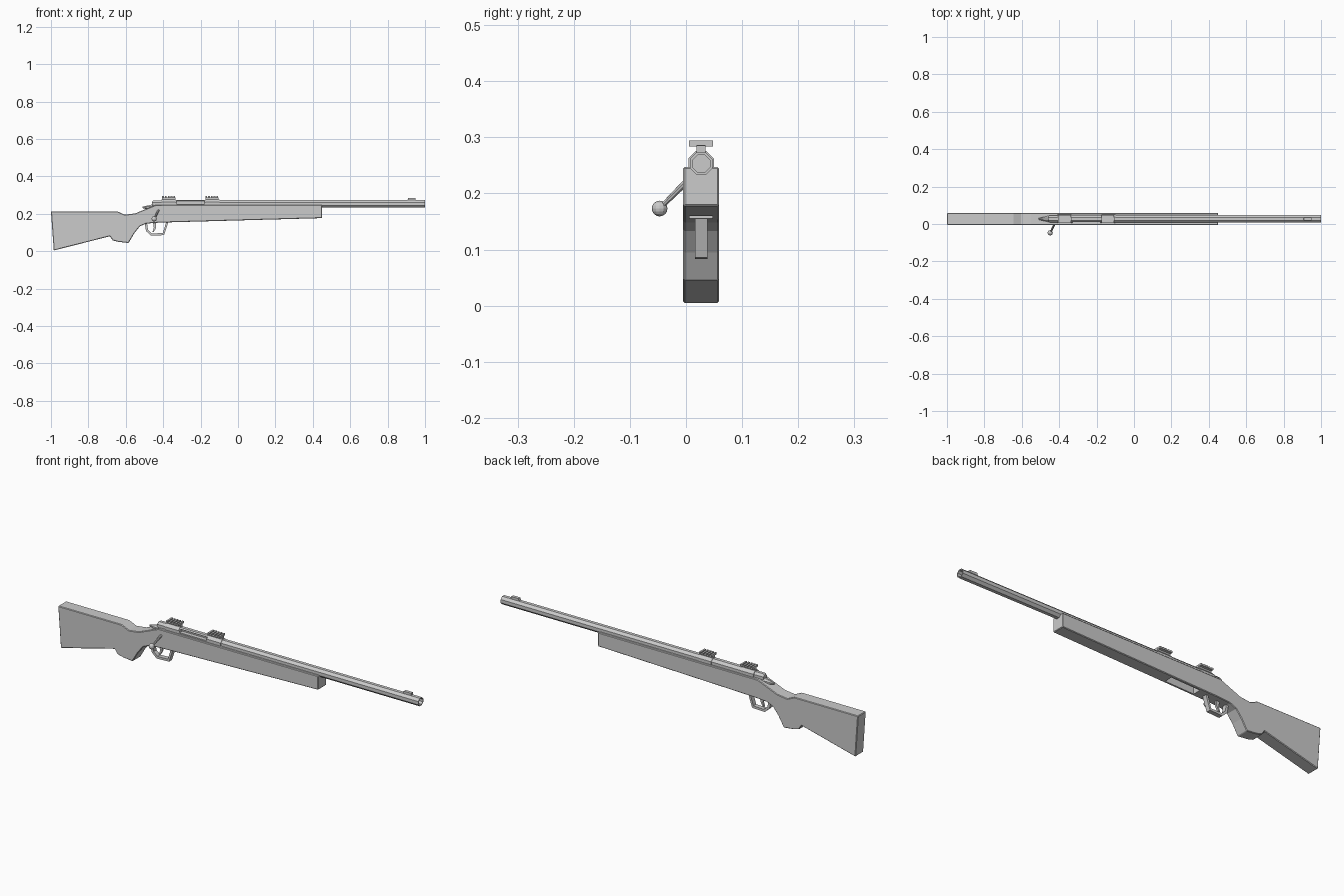
import bpy, bmesh, math
from mathutils import Vector

cube = bpy.data.objects.get("Cube")
if cube:
    bpy.data.objects.remove(cube, do_unlink=True)

CY, AXIS = 0.027, 0.253   # centre plane and bore height

grey = bpy.data.materials.new("plain grey")
grey.use_nodes = True
grey.diffuse_color = (0.6, 0.6, 0.6, 1)
grey.node_tree.nodes["Principled BSDF"].inputs["Base Color"].default_value = (0.6, 0.6, 0.6, 1)


def finish(name, bm):
    bmesh.ops.recalc_face_normals(bm, faces=bm.faces)
    mesh = bpy.data.meshes.new(name)
    bm.to_mesh(mesh)
    bm.free()
    mesh.materials.append(grey)
    obj = bpy.data.objects.new(name, mesh)
    bpy.context.collection.objects.link(obj)
    return obj


def extrude(name, outline, width):
    """Side outline (x, z) given width about the centre plane."""
    bm = bmesh.new()
    face = bm.faces.new([bm.verts.new((x, CY - width / 2, z)) for x, z in outline])
    out = bmesh.ops.extrude_face_region(bm, geom=[face])["geom"]
    verts = [v for v in out if isinstance(v, bmesh.types.BMVert)]
    bmesh.ops.translate(bm, vec=(0, width, 0), verts=verts)
    return finish(name, bm)


def box(name, x0, x1, z0, z1, width):
    return extrude(name, [(x0, z0), (x1, z0), (x1, z1), (x0, z1)], width)


def turned(name, profile, z=AXIS, sides=8):
    """Octagonal body along x; profile lists (x, flat radius)."""
    bm = bmesh.new()
    rings = []
    for x, r in profile:
        r /= math.cos(math.pi / sides)
        angles = [math.tau * (i + 0.5) / sides for i in range(sides)]
        rings.append([bm.verts.new((x, CY + r * math.cos(a), z + r * math.sin(a))) for a in angles])
    for a, b in zip(rings, rings[1:]):
        for i in range(sides):
            j = (i + 1) % sides
            bm.faces.new((a[i], a[j], b[j], b[i]))
    bm.faces.new(rings[0])
    bm.faces.new(rings[-1])
    return finish(name, bm)


def rod(name, start, end, r0, r1, sides=8):
    bm = bmesh.new()
    d = Vector(end) - Vector(start)
    bmesh.ops.create_cone(bm, cap_ends=True, segments=sides, radius1=r0, radius2=r1, depth=d.length)
    obj = finish(name, bm)
    obj.location = (Vector(start) + Vector(end)) / 2
    obj.rotation_euler = d.to_track_quat('Z', 'Y').to_euler()
    return obj


def cut(target, cutter):
    cutter.hide_render = True
    cutter.hide_viewport = True
    cutter.display_type = 'WIRE'
    mod = target.modifiers.new("cut", 'BOOLEAN')
    mod.object = cutter
    mod.operation = 'DIFFERENCE'
    mod.solver = 'EXACT'


# Stock with an open magazine well underneath
stock = extrude("stock", [
    (-1, 0.213), (-0.985, 0.004), (-0.685, 0.08), (-0.67, 0.058), (-0.64, 0.05),
    (-0.585, 0.044), (-0.555, 0.095), (-0.525, 0.133), (-0.49, 0.148), (-0.42, 0.153),
    (0.45, 0.177), (0.45, 0.247), (-0.44, 0.247), (-0.55, 0.202), (-0.605, 0.195),
    (-0.645, 0.213)], 0.064)
bevel = stock.modifiers.new("soft edges", 'BEVEL')
bevel.width = 0.003
bevel.segments = 1
bevel.limit_method = 'ANGLE'
bevel.angle_limit = math.radians(60)
cut(stock, box("magazine_well_cutter", -0.33, -0.17, 0.1, 0.205, 0.041))

# Barrel with recessed muzzle, and front sight
turned("barrel", [(-0.17, 0.02), (1, 0.02), (1, 0.0155), (0.96, 0.0155)])
extrude("front_sight", [(0.905, 0.27), (0.95, 0.27), (0.95, 0.285), (0.91, 0.285)], 0.016)

# Receiver: two rings joined by a shell with an ejection port
shell = turned("receiver_shell", [(-0.35, 0.0205), (-0.16, 0.0205)])
port = box("ejection_port_cutter", -0.33, -0.18, 0.253, 0.268, 0.04)
port.location.y = -0.02
cut(shell, port)
turned("rear_receiver_ring", [(-0.41, 0.0225), (-0.335, 0.0225)])
turned("front_receiver_ring", [(-0.175, 0.0225), (-0.1, 0.0225)])
turned("bolt_body", [(-0.42, 0.0165), (-0.34, 0.0165)])
turned("bolt_shroud", [(-0.46, 0.013), (-0.452, 0.018), (-0.405, 0.018)])
turned("receiver_tang", [(-0.51, 0.004), (-0.45, 0.018), (-0.4, 0.018)], 0.234)

# Bolt handle and knob
rod("bolt_handle", (-0.415, 0.02, 0.24), (-0.445, -0.042, 0.178), 0.007, 0.0045)
bm = bmesh.new()
bmesh.ops.create_uvsphere(bm, u_segments=12, v_segments=8, radius=0.014)
knob = finish("bolt_knob", bm)
knob.location = (-0.448, -0.047, 0.173)

# Toothed sight mounts
for label, x in (("rear", -0.405), ("front", -0.175)):
    box(label + "_mount_neck", x, x + 0.072, 0.268, 0.286, 0.016)
    outline = [(x, 0.284)]
    for i in range(5):
        t = x + i * 0.015
        outline += [(t, 0.294), (t + 0.009, 0.294)]
        if i < 4:
            outline += [(t + 0.009, 0.288), (t + 0.015, 0.288)]
    outline.append((x + 0.069, 0.284))
    extrude(label + "_mount_rail", outline, 0.043)

# Trigger guard loop and trigger
extrude("trigger_guard", [
    (-0.5, 0.155), (-0.492, 0.108), (-0.465, 0.083), (-0.395, 0.086), (-0.372, 0.155),
    (-0.384, 0.155), (-0.402, 0.097), (-0.46, 0.095), (-0.481, 0.114), (-0.487, 0.155)], 0.0225)
extrude("trigger", [
    (-0.455, 0.16), (-0.45, 0.125), (-0.457, 0.104), (-0.451, 0.102), (-0.438, 0.125),
    (-0.437, 0.16)], 0.01)
